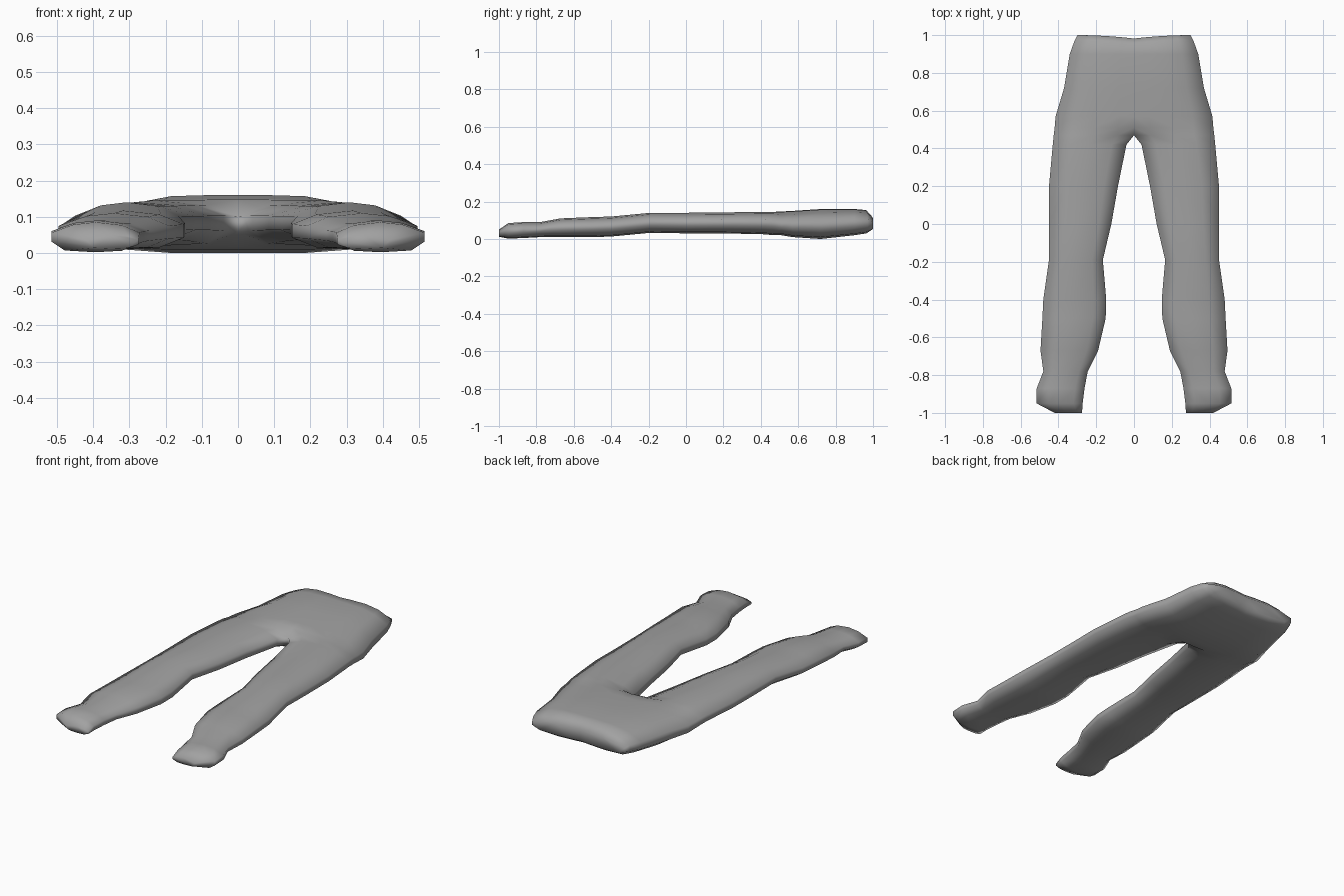
import bpy
import bmesh

# Remove the default cube
default_cube = bpy.data.objects.get("Cube")
if default_cube:
    bpy.data.objects.remove(default_cube, do_unlink=True)

# Grey cloth
cloth = bpy.data.materials.new("grey_cloth")
cloth.use_nodes = True
cloth_colour = (0.36, 0.36, 0.36, 1)
cloth.diffuse_color = cloth_colour
shader = next(n for n in cloth.node_tree.nodes if n.type == 'BSDF_PRINCIPLED')
shader.inputs["Base Color"].default_value = cloth_colour
shader.inputs["Roughness"].default_value = 0.8

# Cross-section of a leg: (across from inseam to outseam, height from back to front)
LEG_SECTION = [(0, .3), (0, .65), (.2, .9), (.5, 1), (.75, .92), (1, .65),
               (1, .35), (.85, .06), (.5, 0), (.2, .05)]
# Heights of the same points where both legs merge into the hips
HIP_HEIGHTS = [0, 1, 1, .98, .87, .6, .3, .06, 0, 0]

# Stations from waist to crotch: (y, outseam x, back z, front z)
HIPS = [
    (1, .3, .05, .12),
    (.97, .315, .03, .155),
    (.9, .34, .02, .16),
    (.72, .37, 0, .16),
    (.57, .415, .01, .15),
    (.51, .42, .02, .147),
]

# Stations from crotch to cuff: (y, inseam x, outseam x, back z, front z)
LEG = [
    (.47, 0, .425, .02, .145),
    (.42, .04, .43, .025, .145),
    (.2, .085, .45, .03, .142),
    (0, .12, .45, .03, .14),
    (-.19, .165, .45, .033, .14),
    (-.4, .147, .48, .013, .12),
    (-.5, .15, .485, .01, .117),
    (-.67, .19, .495, .01, .11),
    (-.78, .245, .48, .01, .09),
    (-.87, .262, .515, .005, .09),
    (-.95, .272, .515, .002, .085),
    (-1, .275, .42, .012, .05),
]


def add_ring(mesh, y, inner, outer, back, front, heights, dip=0):
    """Place one cross-section; dip lowers the middle of the waistline."""
    ring = []
    for (across, _), height in zip(LEG_SECTION, heights):
        x = inner + (outer - inner) * across
        z = back + (front - back) * height
        ring.append(mesh.verts.new((x, y - dip * (1 - across) ** 2, z)))
    return ring


def join_rings(mesh, first, second):
    """Skin two sections, leaving the seam between the halves open."""
    count = len(first)
    for i in range(count):
        j = (i + 1) % count
        corners = (first[i], first[j], second[j], second[i])
        if any(corner.co.x > 1e-5 for corner in corners):
            mesh.faces.new(corners)


# Left half of the trousers, from waist to cuff
bm = bmesh.new()
rings = []
for y, outer, back, front in HIPS:
    dip = 0.018 if y > 0.95 else 0
    rings.append(add_ring(bm, y, 0, outer, back, front, HIP_HEIGHTS, dip))
leg_heights = [height for _, height in LEG_SECTION]
for station in LEG:
    rings.append(add_ring(bm, *station, leg_heights))
for upper, lower in zip(rings, rings[1:]):
    join_rings(bm, upper, lower)

# Closed waist and closed cuff
bm.faces.new(rings[0])
bm.faces.new(rings[-1])

# Right half mirrored and welded along the middle seam
half = bm.verts[:] + bm.edges[:] + bm.faces[:]
bmesh.ops.mirror(bm, geom=half, axis='X', merge_dist=-1)
bmesh.ops.remove_doubles(bm, verts=bm.verts[:], dist=0.0005)
bmesh.ops.recalc_face_normals(bm, faces=bm.faces[:])

trousers_mesh = bpy.data.meshes.new("trousers")
bm.to_mesh(trousers_mesh)
bm.free()
trousers_mesh.materials.append(cloth)
trousers = bpy.data.objects.new("trousers", trousers_mesh)
bpy.context.collection.objects.link(trousers)

# Soft cloth shading
bpy.ops.object.select_all(action='DESELECT')
trousers.select_set(True)
bpy.context.view_layer.objects.active = trousers
bpy.ops.object.shade_smooth()
